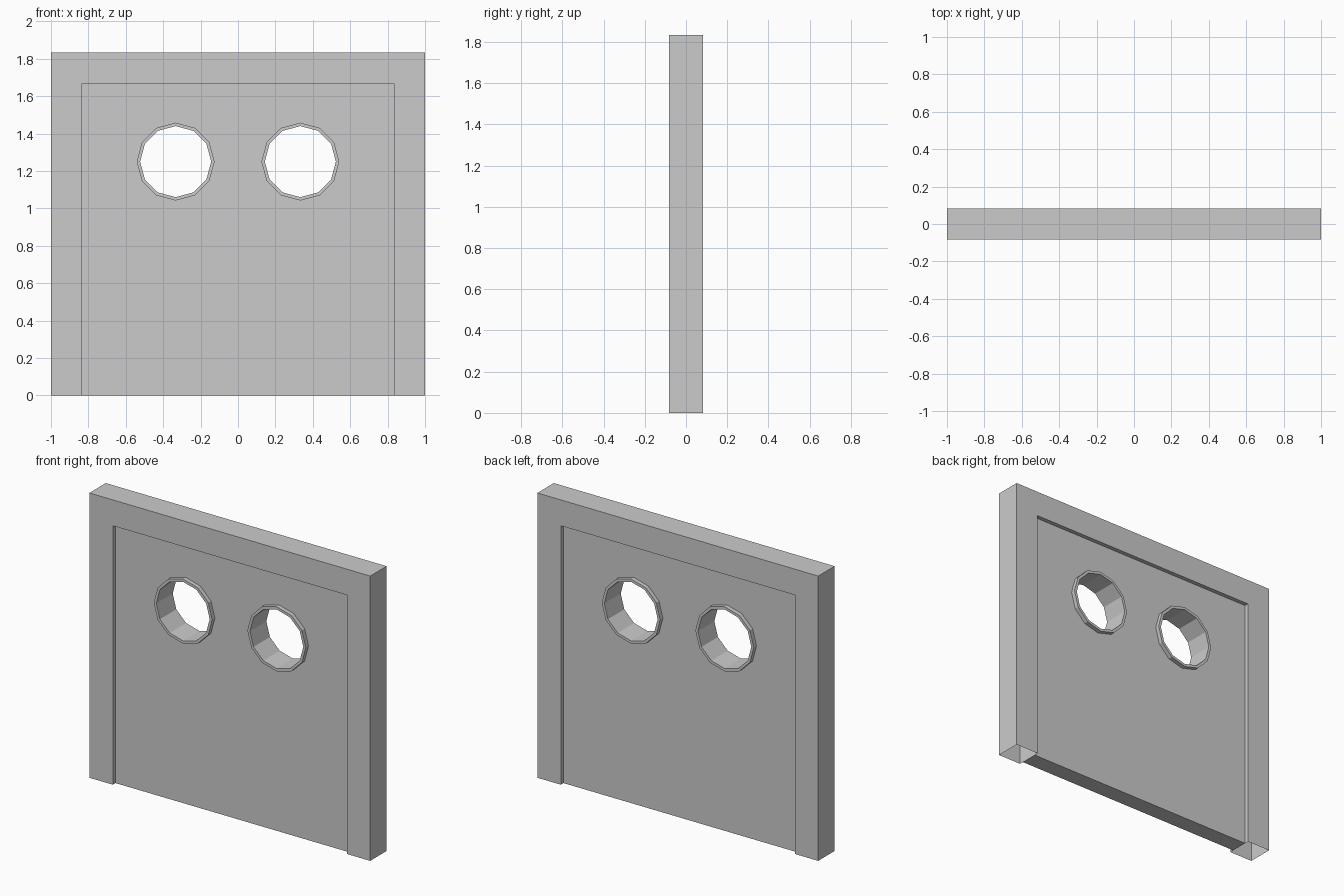
import bpy, bmesh, math

if "Cube" in bpy.data.objects:
    bpy.data.objects.remove(bpy.data.objects["Cube"])

HALF_T = 1 / 12            # half depth of frame and rings
PANEL_T = 0.056            # half depth of recessed panel
IN_X, IN_Z = 5 / 6, 5 / 3  # frame opening
OUT_Z = 11 / 6
HOLE_X, HOLE_Z = 1 / 3, 1.25
R_OUT, R_IN, SIDES = 0.208, 0.19, 12


def make_object(name, bm):
    bmesh.ops.recalc_face_normals(bm, faces=bm.faces[:])
    mesh = bpy.data.meshes.new(name)
    bm.to_mesh(mesh)
    bm.free()
    ob = bpy.data.objects.new(name, mesh)
    bpy.context.collection.objects.link(ob)
    return ob


def extrude_profile(points, half):
    """Closed solid from an (x, z) outline, extruded along y."""
    bm = bmesh.new()
    face = bm.faces.new([bm.verts.new((x, -half, z)) for x, z in points])
    ext = bmesh.ops.extrude_face_region(bm, geom=[face], use_keep_orig=True)
    verts = [g for g in ext["geom"] if isinstance(g, bmesh.types.BMVert)]
    bmesh.ops.translate(bm, verts=verts, vec=(0, 2 * half, 0))
    bmesh.ops.recalc_face_normals(bm, faces=bm.faces[:])
    return bm


def circle(cx, r):
    return [(cx + r * math.cos(2 * math.pi * i / SIDES),
             HOLE_Z + r * math.sin(2 * math.pi * i / SIDES)) for i in range(SIDES)]


# Door frame: upside-down U, open at the feet
bm = extrude_profile([(-1, 0), (-1, OUT_Z), (1, OUT_Z), (1, 0),
                      (IN_X, 0), (IN_X, IN_Z), (-IN_X, IN_Z), (-IN_X, 0)], HALF_T)
feet = [f for f in bm.faces if all(abs(v.co.z) < 1e-5 for v in f.verts)]
bmesh.ops.delete(bm, geom=feet, context="FACES")
make_object("frame", bm)

# Recessed door panel
panel = make_object("panel", extrude_profile(
    [(-IN_X, 0), (-IN_X, IN_Z), (IN_X, IN_Z), (IN_X, 0)], PANEL_T))

for side, sx in (("left", -HOLE_X), ("right", HOLE_X)):
    # Porthole opening cut through the panel
    cutter = make_object("cutter", extrude_profile(circle(sx, (R_OUT + R_IN) / 2), 0.2))
    cutter.hide_render = True
    mod = panel.modifiers.new("porthole", "BOOLEAN")
    mod.operation, mod.solver, mod.object = "DIFFERENCE", "EXACT", cutter
    bpy.context.view_layer.objects.active = panel
    bpy.ops.object.modifier_apply(modifier=mod.name)
    bpy.data.objects.remove(cutter)

    # Porthole rim sleeve
    bm = bmesh.new()
    loops = [[bm.verts.new((x, y, z)) for x, z in circle(sx, r)]
             for r, y in ((R_OUT, -HALF_T), (R_OUT, HALF_T), (R_IN, HALF_T), (R_IN, -HALF_T))]
    for a, b in zip(loops, loops[1:] + loops[:1]):
        for i in range(SIDES):
            j = (i + 1) % SIDES
            bm.faces.new((a[i], a[j], b[j], b[i]))
    make_object(side + "_porthole_rim", bm)
